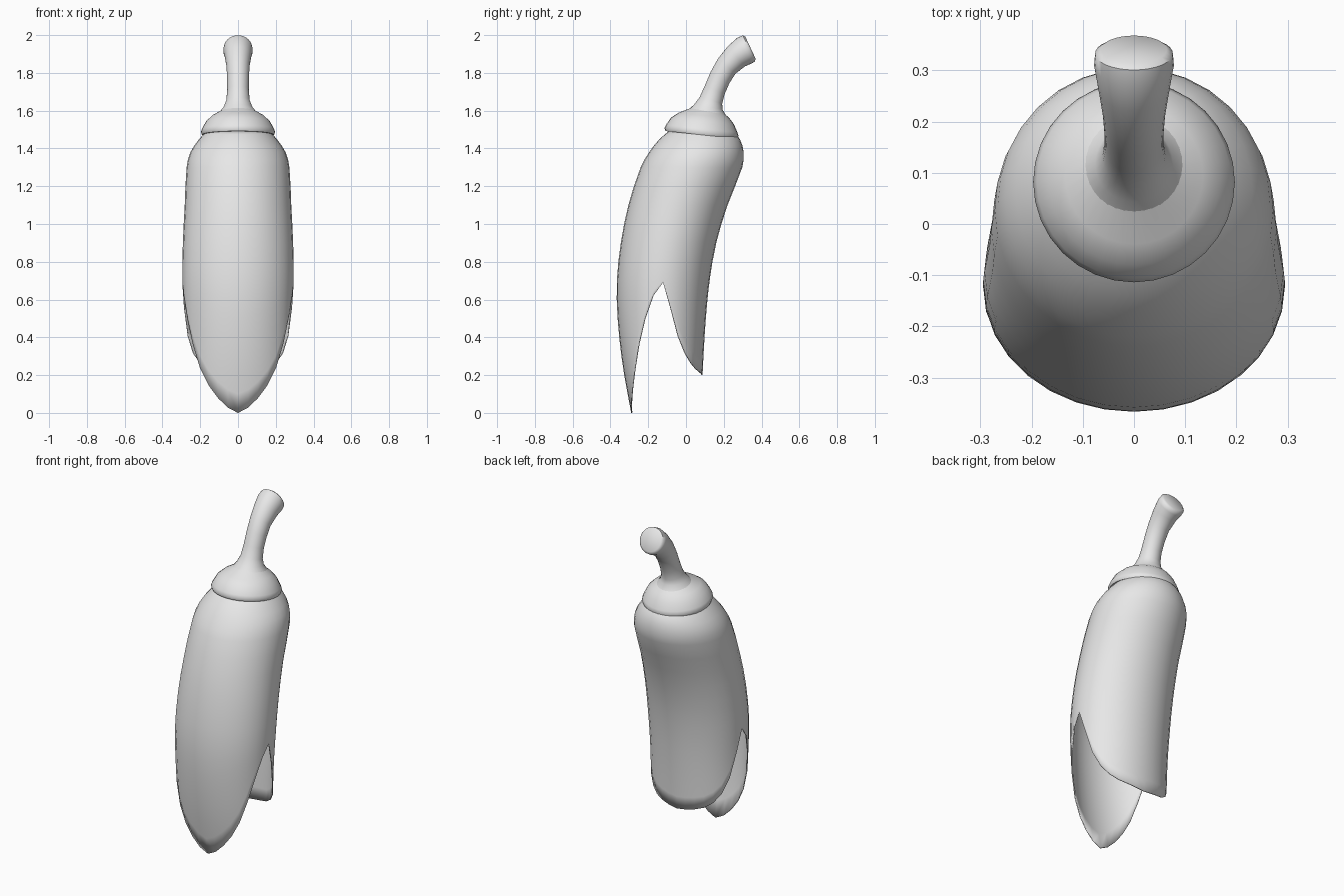
import bpy
import bmesh
from math import sin, cos, radians, tau, degrees

if "Cube" in bpy.data.objects:
    bpy.data.objects.remove(bpy.data.objects["Cube"], do_unlink=True)

grey = bpy.data.materials.new("plain grey")
grey.use_nodes = True
grey.diffuse_color = (0.8, 0.8, 0.8, 1)
grey.node_tree.nodes["Principled BSDF"].inputs["Base Color"].default_value = (0.8, 0.8, 0.8, 1)

SEGMENTS = 32
ANGLES = [tau * i / SEGMENTS for i in range(SEGMENTS)]  # zero at the front, then towards +x


def interpolate(points, t):
    """Smooth curve through (position, value, ...) rows with rising positions."""
    t = min(max(t, points[0][0]), points[-1][0])
    last = len(points) - 1
    i = next(k for k in range(last) if t <= points[k + 1][0])
    a, b = points[i], points[i + 1]
    before, after = points[max(i - 1, 0)], points[min(i + 2, last)]
    h = b[0] - a[0]
    s = (t - a[0]) / h
    result = []
    for k in range(1, len(a)):
        m0 = h * (b[k] - before[k]) / (b[0] - before[0])
        m1 = h * (after[k] - a[k]) / (after[0] - a[0])
        result.append((2*s**3 - 3*s**2 + 1) * a[k] + (s**3 - 2*s**2 + s) * m0
                      + (3*s**2 - 2*s**3) * b[k] + (s**3 - s**2) * m1)
    return result


def loft(name, rings, close_top=False):
    """Skin a list of point rings, ordered from top to bottom."""
    bm = bmesh.new()
    rows = [[bm.verts.new(p) for p in ring] for ring in rings]
    for upper, lower in zip(rows, rows[1:]):
        for j in range(SEGMENTS):
            k = (j + 1) % SEGMENTS
            bm.faces.new((upper[j], lower[j], lower[k], upper[k]))
    if close_top:
        bm.faces.new(rows[0])
    mesh = bpy.data.meshes.new(name)
    bm.to_mesh(mesh)
    bm.free()
    mesh.materials.append(grey)
    obj = bpy.data.objects.new(name, mesh)
    bpy.context.collection.objects.link(obj)
    bpy.ops.object.select_all(action="DESELECT")
    obj.select_set(True)
    bpy.context.view_layer.objects.active = obj
    bpy.ops.object.shade_smooth_by_angle(angle=radians(50))
    return obj


def tilted_ring(y, z, radius, tilt):
    t = radians(tilt)
    return [(radius * sin(a), y - radius * cos(a) * cos(t), z + radius * cos(a) * sin(t))
            for a in ANGLES]


# Pod wall: height, front y, back y, half width
WALL = [(0.0, -0.29, 0.08, 0.27), (0.25, -0.335, 0.09, 0.285), (0.5, -0.362, 0.105, 0.29),
        (0.7, -0.366, 0.125, 0.295), (0.9, -0.345, 0.16, 0.292), (1.1, -0.305, 0.22, 0.282),
        (1.3, -0.24, 0.298, 0.272), (1.38, -0.195, 0.305, 0.252), (1.45, -0.14, 0.285, 0.205),
        (1.5, -0.08, 0.24, 0.16)]

# Height of the split hem by angle: front tongue, side notch, back tongue
FRONT_HEM = [(0, 0.0), (16, 0.045), (41, 0.2), (62, 0.43), (76, 0.6), (90, 0.69)]
BACK_HEM = [(0, 0.2), (20, 0.215), (41, 0.25), (60, 0.34), (73, 0.47), (83, 0.62), (90, 0.69)]


def wall_point(a, z):
    front, back, half = interpolate(WALL, z)
    return (half * sin(a), (front + back) / 2 - (back - front) / 2 * cos(a), z)


def hem_height(a):
    d = degrees(min(a, tau - a))
    return interpolate(FRONT_HEM, d)[0] if d <= 90 else interpolate(BACK_HEM, 180 - d)[0]


heights = [1.5, 1.475, 1.45, 1.415, 1.38, 1.34, 1.3, 1.2, 1.1, 1.0, 0.9, 0.8]
pod_rings = [[wall_point(a, z) for a in ANGLES] for z in heights]
for step in range(1, 9):
    pod_rings.append([wall_point(a, 0.8 + (hem_height(a) - 0.8) * step / 8) for a in ANGLES])
pod = loft("split_pod", pod_rings)
shell = pod.modifiers.new("thin wall", "SOLIDIFY")
shell.thickness = 0.006
shell.offset = -1

# Leafy cap with a curled rim: y, z, radius, tilt
CAP = [(0.112, 1.625, 0.06, 10), (0.11, 1.6, 0.09, 8), (0.095, 1.575, 0.135, 6),
       (0.087, 1.545, 0.168, 6), (0.083, 1.505, 0.19, 6), (0.082, 1.487, 0.197, 6),
       (0.081, 1.472, 0.191, 6), (0.08, 1.475, 0.15, 6)]
loft("cap", [tilted_ring(*r) for r in CAP])

# Curved stem, from its blunt tip down to the flared foot
STEM = [(0.341, 1.934, 0.064, 65), (0.333, 1.93, 0.076, 65), (0.31, 1.918, 0.078, 60),
        (0.267, 1.888, 0.07, 49), (0.215, 1.835, 0.061, 40), (0.18, 1.775, 0.058, 31),
        (0.152, 1.71, 0.057, 23), (0.132, 1.655, 0.062, 16), (0.118, 1.62, 0.076, 10),
        (0.112, 1.59, 0.1, 8)]
loft("stem", [tilted_ring(*r) for r in STEM], close_top=True)
